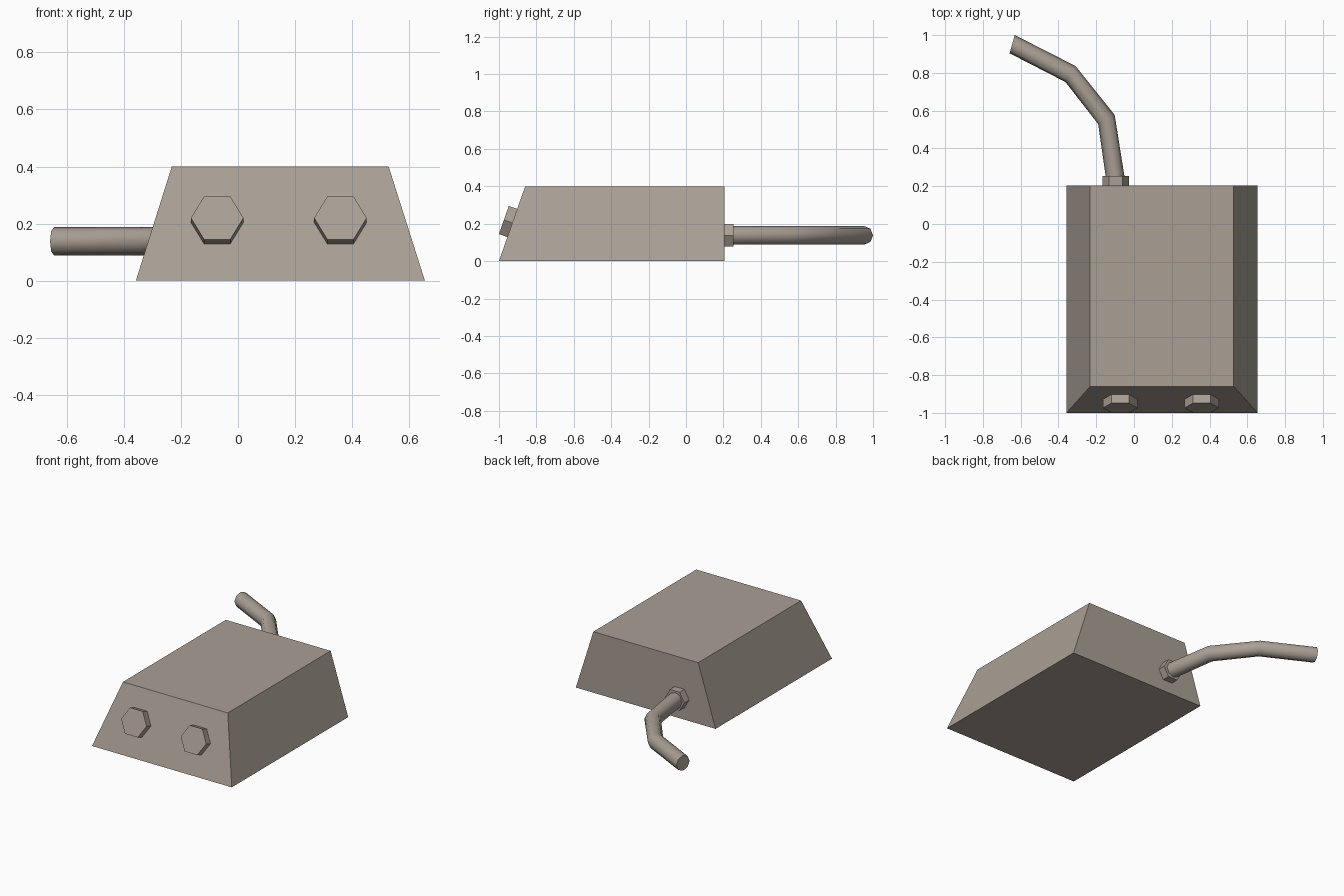
import bpy, bmesh, math
from mathutils import Vector, Matrix

if "Cube" in bpy.data.objects:
    bpy.data.objects.remove(bpy.data.objects["Cube"])

mat = bpy.data.materials.new("warm grey")
mat.diffuse_color = (0.40, 0.35, 0.30, 1)
mat.use_nodes = True
mat.node_tree.nodes["Principled BSDF"].inputs["Base Color"].default_value = mat.diffuse_color


def loft(name, rings, smooth=False):
    """Skin a closed tube through rings of points and cap both ends."""
    bm = bmesh.new()
    loops = [[bm.verts.new(p) for p in r] for r in rings]
    n = len(loops[0])
    for a, b in zip(loops, loops[1:]):
        for i in range(n):
            j = (i + 1) % n
            bm.faces.new((a[i], a[j], b[j], b[i]))
    bm.faces.new(loops[0][::-1])
    bm.faces.new(loops[-1])
    bmesh.ops.recalc_face_normals(bm, faces=bm.faces)
    me = bpy.data.meshes.new(name)
    bm.to_mesh(me)
    bm.free()
    me.materials.append(mat)
    ob = bpy.data.objects.new(name, me)
    bpy.context.collection.objects.link(ob)
    if smooth:
        bpy.context.view_layer.objects.active = ob
        ob.select_set(True)
        bpy.ops.object.shade_smooth_by_angle(angle=math.radians(50))
        ob.select_set(False)
    return ob


def ring(center, side, up, radius, n, phase=0.0):
    """Regular polygon spanned by the side and up directions."""
    c, s, u = Vector(center), Vector(side), Vector(up)
    return [c + radius * (math.cos(t) * s + math.sin(t) * u)
            for t in (phase + 2 * math.pi * i / n for i in range(n))]


def rect(x0, x1, y0, y1, z):
    return [(x0, y0, z), (x1, y0, z), (x1, y1, z), (x0, y1, z)]


# Body: sloped front and sides, vertical back
loft("body", [rect(-0.358, 0.655, -1.0, 0.205, 0), rect(-0.232, 0.528, -0.86, 0.205, 0.4)])

# Two hexagonal buttons square to the sloped front
up = Vector((0, 0.14, 0.4)).normalized()
out = Vector((0, -0.4, 0.14)).normalized()
for label, x in (("left", -0.073), ("right", 0.359)):
    base = Vector((x, -1 + 0.35 * 0.204, 0.204))
    loft(label + "_button", [ring(base + out * d, (1, 0, 0), up, 0.092, 6) for d in (-0.01, 0.048)])

# Hexagonal cable collar on the back
loft("cable_collar", [ring((-0.097, y, 0.138), (1, 0, 0), (0, 0, 1), 0.07, 6) for y in (0.195, 0.255)])

# Bent cable: x, y and turning angle of each ring
path = [(-0.097, 0.23, 0), (-0.146, 0.553, 29), (-0.336, 0.794, 58), (-0.645, 0.952, 74)]
loft("cable", [ring((x, y, 0.138), (math.cos(math.radians(a)), math.sin(math.radians(a)), 0),
                    (0, 0, 1), 0.05, 8) for x, y, a in path], smooth=True)
